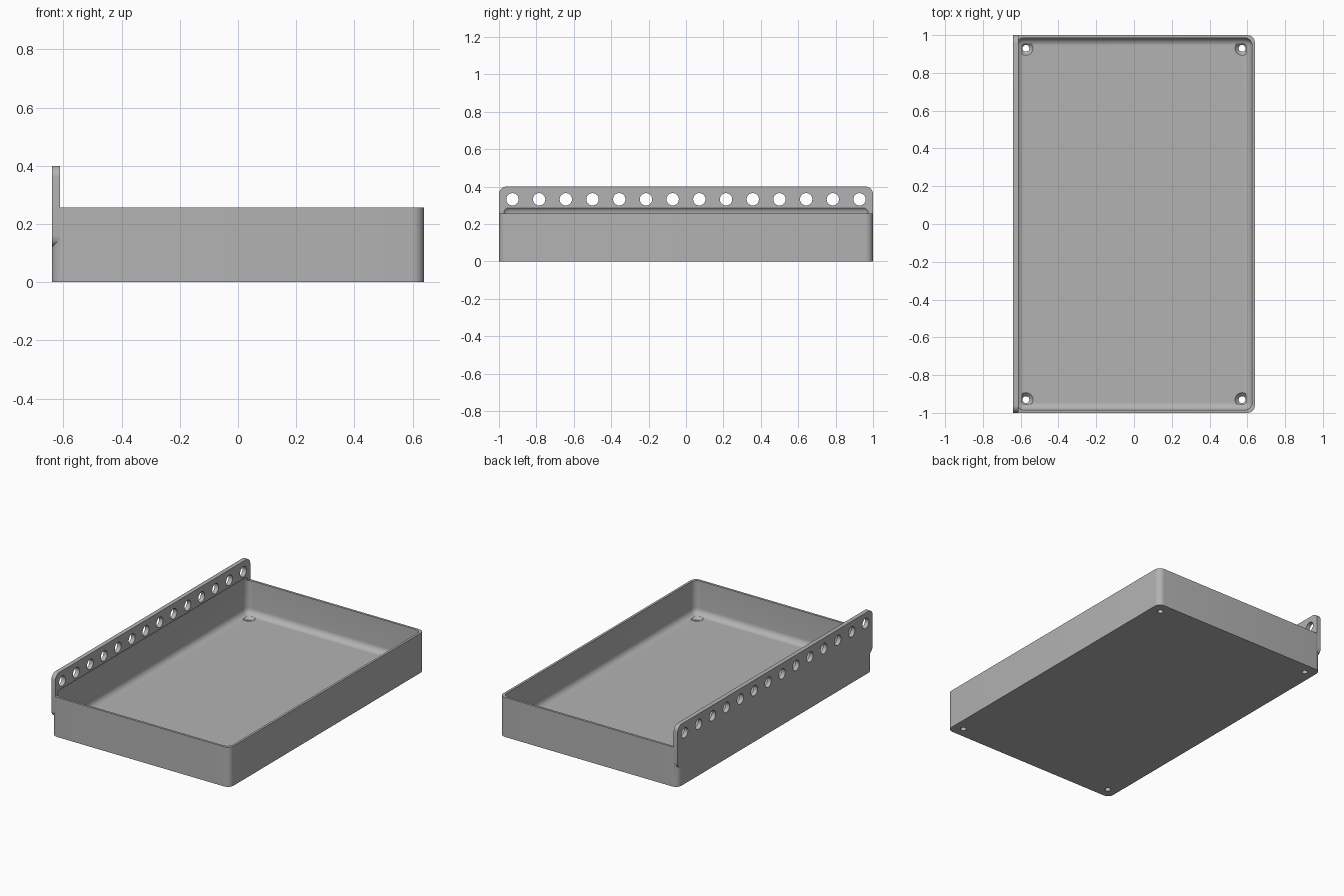
import bpy, bmesh, math
from mathutils import Matrix, Vector

old = bpy.data.objects.get("Cube")
if old:
    bpy.data.objects.remove(old, do_unlink=True)

HALF_X, HALF_Y, RIM = 0.64, 1.0, 0.257
WALL, FLOOR, RADIUS = 0.015, 0.04, 0.04

grey = bpy.data.materials.new("plain grey")
grey.use_nodes = True
colour = (0.45, 0.45, 0.45, 1)
grey.diffuse_color = colour
grey.node_tree.nodes["Principled BSDF"].inputs["Base Color"].default_value = colour


def finish(name, bm):
    mesh = bpy.data.meshes.new(name)
    bm.to_mesh(mesh)
    bm.free()
    mesh.materials.append(grey)
    obj = bpy.data.objects.new(name, mesh)
    bpy.context.collection.objects.link(obj)
    return obj


def rounded_box(name, low, high, axis=None):
    """Box rounded along one axis' edges, or along every edge."""
    low, high = Vector(low), Vector(high)
    bm = bmesh.new()
    bmesh.ops.create_cube(bm, size=1)
    bmesh.ops.scale(bm, vec=high - low, verts=bm.verts)
    bmesh.ops.translate(bm, vec=(low + high) / 2, verts=bm.verts)
    edges = [e for e in bm.edges if axis is None
             or abs((e.verts[0].co - e.verts[1].co)[axis]) > 1e-4]
    bmesh.ops.bevel(bm, geom=edges, offset=RADIUS, offset_type='OFFSET',
                    segments=8, profile=0.5, affect='EDGES')
    return finish(name, bm)


def add_cone(bm, centre, r_low, r_high, depth, turn=Matrix()):
    bmesh.ops.create_cone(bm, cap_ends=True, segments=32, radius1=r_low,
                          radius2=r_high, depth=depth,
                          matrix=Matrix.Translation(centre) @ turn)


def combine(target, tool, operation):
    mod = target.modifiers.new(tool.name, 'BOOLEAN')
    mod.operation = operation
    mod.solver = 'EXACT'
    mod.object = tool
    bpy.context.view_layer.objects.active = target
    bpy.ops.object.modifier_apply(modifier=mod.name)
    bpy.data.objects.remove(tool, do_unlink=True)


# Tray body with rounded upright corners, and the mounting rail on its side
tray = rounded_box("tray", (-HALF_X, -HALF_Y, 0), (HALF_X, HALF_Y, RIM), axis=2)
rail = rounded_box("mounting_rail", (-HALF_X, -HALF_Y, 0.12),
                   (-HALF_X + 0.028, HALF_Y, 0.4), axis=0)
combine(tray, rail, 'UNION')

# Hollow with filleted edges; its top curves into the foot of the rail
hollow = rounded_box("hollow", (WALL - HALF_X, WALL - HALF_Y, FLOOR),
                     (HALF_X - WALL, HALF_Y - WALL, RIM + RADIUS))
combine(tray, hollow, 'DIFFERENCE')

# Row of round holes along the rail
bm = bmesh.new()
for i in range(14):
    y = -0.928 + i * 1.856 / 13
    add_cone(bm, (-HALF_X, y, 0.332), 0.033, 0.033, 0.2,
             Matrix.Rotation(math.pi / 2, 4, 'Y'))
combine(tray, finish("rail_holes", bm), 'DIFFERENCE')

# Countersunk screw holes in the floor corners
for label, r_low, r_high, z, depth in (("screw_holes", 0.018, 0.018, 0, 0.2),
                                       ("countersinks", 0.016, 0.038, FLOOR - 0.01, 0.022)):
    bm = bmesh.new()
    for x in (-0.572, 0.572):
        for y in (-0.93, 0.93):
            add_cone(bm, (x, y, z), r_low, r_high, depth)
    combine(tray, finish(label, bm), 'DIFFERENCE')

# Smooth fillets, sharp rims
bpy.ops.object.select_all(action='DESELECT')
tray.select_set(True)
bpy.context.view_layer.objects.active = tray
bpy.ops.object.shade_smooth_by_angle(angle=math.radians(30))
